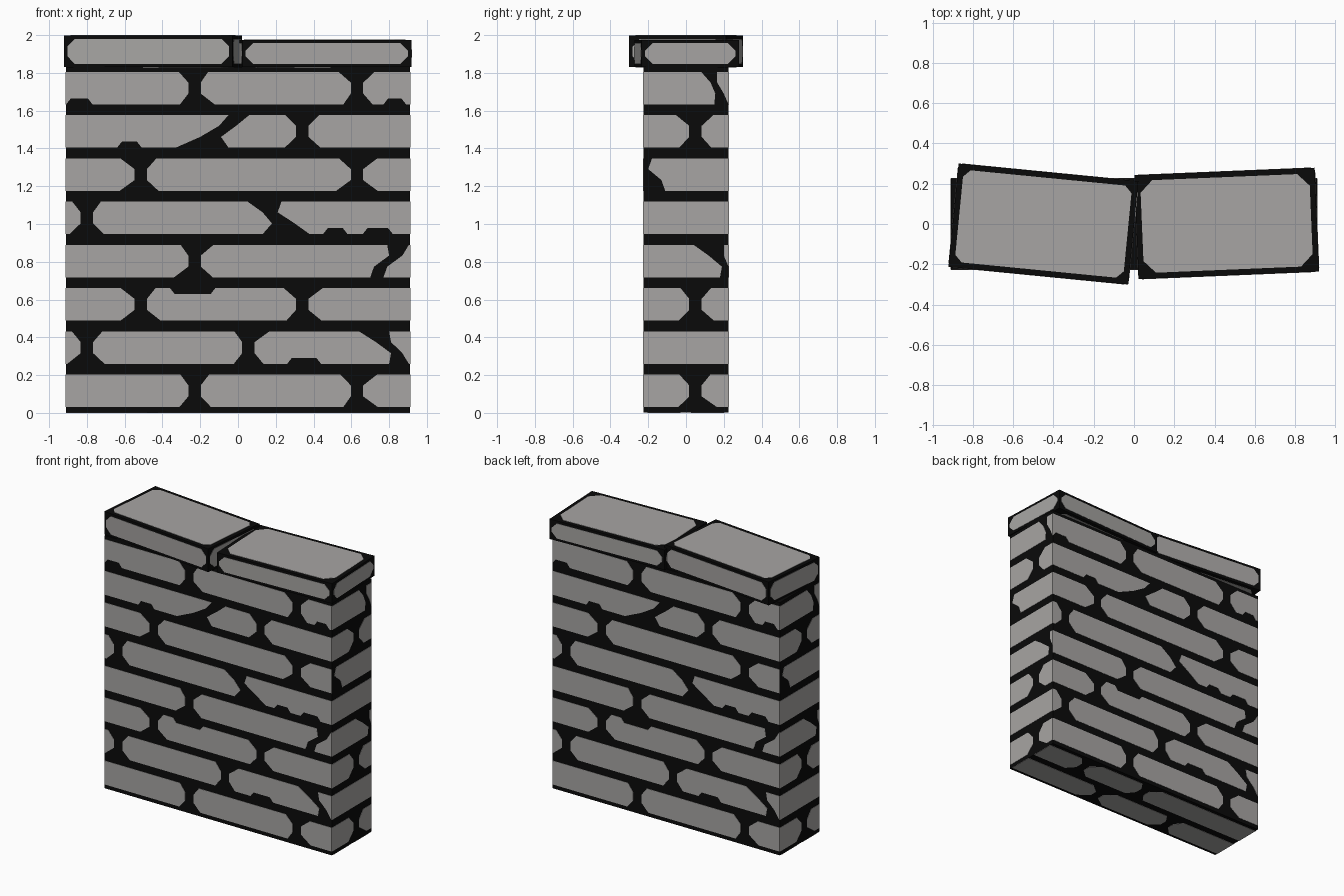
import bpy, bmesh, math, random
from mathutils import Vector, Matrix

if "Cube" in bpy.data.objects:
    bpy.data.objects.remove(bpy.data.objects["Cube"])

random.seed(4)
HX, HY, TOP = 0.91, 0.226, 1.832      # wall half length, half depth, height
ROW0, PITCH, RH = 0.03, 0.229, 0.173  # stone course start, spacing, height
FR = (0, 0.33, 0.67, 1)               # heights at which stone ends are shaped


def mat(name, c):
    m = bpy.data.materials.new(name)
    m.diffuse_color = (c[0], c[1], c[2], 1)
    m.use_nodes = True
    m.node_tree.nodes["Principled BSDF"].inputs["Base Color"].default_value = m.diffuse_color
    return m


MORTAR = mat("black mortar", (0.003, 0.003, 0.003))
STONE = mat("grey stone", (0.386, 0.376, 0.367))


def finish(name, bm, material, matrix=Matrix()):
    bmesh.ops.recalc_face_normals(bm, faces=bm.faces)
    me = bpy.data.meshes.new(name)
    bm.to_mesh(me)
    bm.free()
    me.materials.append(material)
    ob = bpy.data.objects.new(name, me)
    ob.matrix_world = matrix
    bpy.context.collection.objects.link(ob)
    return ob


def box(name, size, centre, matrix=Matrix()):
    bm = bmesh.new()
    bmesh.ops.create_cube(bm, size=1)
    bmesh.ops.scale(bm, vec=size, verts=bm.verts)
    bmesh.ops.translate(bm, vec=centre, verts=bm.verts)
    return finish(name, bm, MORTAR, matrix)


def plate(bm, pts, origin, u, v):
    # thin flat plate from a 2D outline lying on a plane
    o, u, v = Vector(origin), Vector(u), Vector(v)
    n = u.cross(v)
    lo = [bm.verts.new(o + u * a + v * b - n * 0.001) for a, b in pts]
    hi = [bm.verts.new(o + u * a + v * b + n * 0.002) for a, b in pts]
    bm.faces.new(hi)
    bm.faces.new(lo[::-1])
    for i in range(len(pts)):
        j = (i + 1) % len(pts)
        bm.faces.new((lo[i], lo[j], hi[j], hi[i]))


def course(z, half, joints, chips=()):
    # outlines of one course; a joint is a centre or (left profile, right profile)
    ends = [[-half] * 4]
    for j in joints:
        if isinstance(j, tuple):
            ends += [list(j[0]), list(j[1])]
        else:
            r = lambda: random.uniform(0.07, 0.115)
            ends += [[j - r(), j - 0.033, j - 0.033, j - r()],
                     [j + r(), j + 0.033, j + 0.033, j + r()]]
    ends.append([half] * 4)
    out = []
    for left, right in zip(ends[::2], ends[1::2]):
        edge = {0: [], 1: []}
        for a, b, top in chips:
            lo, hi = left[3 * top], right[3 * top]
            if a >= lo and b <= hi:
                d = -0.032 if top else 0.032
                zz = z + RH * top
                edge[top] += [(a, zz), (a + 0.025, zz + d), (b - 0.025, zz + d), (b, zz)]
        pts = [(x, z + RH * f) for x, f in zip(left, FR)][::-1] + edge[0]
        pts += [(x, z + RH * f) for x, f in zip(right, FR)] + edge[1][::-1]
        clean = []
        for p in pts:
            if not clean or (Vector(p) - Vector(clean[-1])).length > 1e-4:
                clean.append(p)
        out.append(clean)
    return out


# Courses of the long faces, bottom to top
A, B, C = [-0.23, 0.63], [-0.80, 0.055], [-0.515, 0.34]
LONG = [
    A,
    B + [([0.80, 0.81, 0.73, 0.64], [0.905, 0.87, 0.81, 0.80])],
    C,
    A[:1] + [([0.70, 0.72, 0.80, 0.79], [0.77, 0.79, 0.87, 0.905])],
    B[:1] + [([0.13, 0.18, 0.13, 0.05], [0.38, 0.30, 0.21, 0.23])],
    [-0.515, 0.63],
    [([-0.33, -0.20, -0.10, -0.05], [-0.05, -0.09, -0.01, 0.06]), 0.34],
    A,
]
CHIPS = {1: [(0.26, 0.44, 0)], 2: [(-0.36, -0.12, 1)], 4: [(0.45, 0.58, 0), (0.66, 0.82, 0)],
         6: [(-0.64, -0.51, 0)], 7: [(-0.91, -0.77, 0), (0.77, 0.89, 0)]}
# Courses of the short ends
J = [0.05]
SHORT = [
    J, [], J,
    [([0.18, 0.19, 0.12, 0.04], [0.225, 0.225, 0.20, 0.20])],
    [],
    [([-0.225, -0.225, -0.225, -0.225], [-0.11, -0.13, -0.20, -0.18])],
    J,
    [([0.15, 0.155, 0.13, 0.08], [0.225, 0.20, 0.165, 0.165])],
]

# Wall body
box("wall_body", (2 * HX, 2 * HY, TOP - 0.002), (0, 0, TOP / 2 + 0.001))

# Stones: each face is repeated half a turn round on the opposite side
for names, courses, half, depth, turn in (
        (("front_stones", "back_stones"), LONG, HX, HY, 0),
        (("right_stones", "left_stones"), SHORT, HY, HX, math.pi / 2)):
    bm = bmesh.new()
    for i, joints in enumerate(courses):
        chips = CHIPS.get(i, ()) if half == HX else ()
        for pts in course(ROW0 + PITCH * i, half, joints, chips):
            plate(bm, pts, (0, -depth, 0), (1, 0, 0), (0, 0, 1))
    first = finish(names[0], bm, STONE, Matrix.Rotation(turn, 4, 'Z'))
    twin = bpy.data.objects.new(names[1], first.data)
    twin.matrix_world = Matrix.Rotation(turn + math.pi, 4, 'Z')
    bpy.context.collection.objects.link(twin)

# Stones under the wall
bm = bmesh.new()
for y, joints in ((-0.2, [0.02, 0.55]), (0.03, [-0.39, 0.23])):
    for pts in course(y, HX, joints):
        plate(bm, pts, (0, 0, 0.002), (1, 0, 0), (0, -1, 0))
finish("bottom_stones", bm, STONE)


def octagon(w, h, inset, c):
    a, b = w / 2 - inset, h / 2 - inset
    return [(-a + c, -b), (a - c, -b), (a, -b + c), (a, b - c),
            (a - c, b), (-a + c, b), (-a, b - c), (-a, -b + c)]


# Cap slabs: dark blocks with a pale panel on every side
for name, x, y, angle, z0, z1, cut in (
        ("left_cap", -0.45, 0.0, -5.6, 1.83, 2.0, 0.035),
        ("right_cap", 0.46, 0.003, 2.4, 1.83, 1.977, 0.06)):
    L, W, H = 0.897, 0.516, z1 - z0 - 0.002
    m = Matrix.Translation((x, y, (z0 + z1) / 2 - 0.001)) @ Matrix.Rotation(math.radians(angle), 4, 'Z')
    box(name + "_block", (L, W, H), (0, 0, 0), m)
    bm = bmesh.new()
    for s in (1, -1):
        plate(bm, octagon(L, W, 0.028, cut), (0, 0, s * H / 2), (1, 0, 0), (0, s, 0))
        plate(bm, octagon(L, H, 0.018, 0.04), (0, -s * W / 2, 0), (s, 0, 0), (0, 0, 1))
        plate(bm, octagon(W, H, 0.018, 0.04), (s * L / 2, 0, 0), (0, s, 0), (0, 0, 1))
    finish(name + "_panels", bm, STONE, m)
